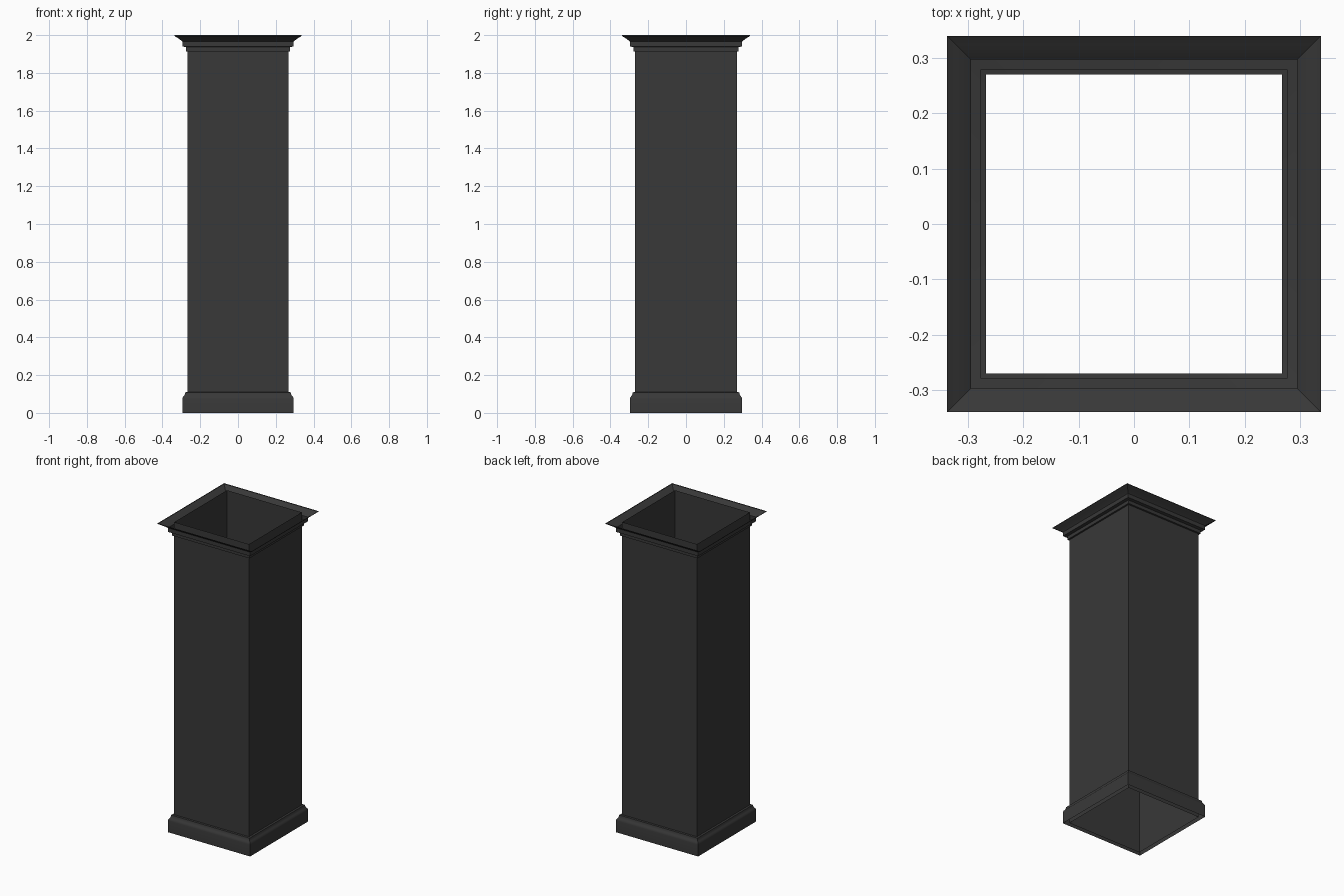
import bpy
import bmesh
import math

HALF_X, HALF_Y = 0.267, 0.2695

cube = bpy.data.objects.get("Cube")
if cube:
    bpy.data.objects.remove(cube, do_unlink=True)

# Single dark paint
paint = bpy.data.materials.new("charcoal_paint")
paint.use_nodes = True
colour = (0.04, 0.04, 0.04, 1)
paint.diffuse_color = colour
paint.node_tree.nodes["Principled BSDF"].inputs["Base Color"].default_value = colour


def mitred_sweep(name, profile):
    """Sweep (outward offset, height) points around the rectangular shaft."""
    bm = bmesh.new()
    corners = [(-1, -1), (1, -1), (1, 1), (-1, 1)]
    rings = [[bm.verts.new((sx * (HALF_X + d), sy * (HALF_Y + d), z))
              for sx, sy in corners] for d, z in profile]
    for low, high in zip(rings, rings[1:]):
        for i in range(4):
            j = (i + 1) % 4
            bm.faces.new((low[i], low[j], high[j], high[i]))
    mesh = bpy.data.meshes.new(name)
    bm.to_mesh(mesh)
    bm.free()
    mesh.materials.append(paint)
    obj = bpy.data.objects.new(name, mesh)
    bpy.context.collection.objects.link(obj)
    bpy.ops.object.select_all(action='DESELECT')
    obj.select_set(True)
    bpy.context.view_layer.objects.active = obj
    bpy.ops.object.shade_smooth_by_angle(angle=math.radians(35))
    return obj


# Hollow shaft, open at both ends
mitred_sweep("column_shaft", [(0, 0), (0, 2)])

# Base trim with an eased top edge
mitred_sweep("base_trim", [(0.027, 0), (0.027, 0.075), (0.025, 0.083),
                           (0.019, 0.09), (0.015, 0.098), (0.013, 0.109),
                           (0, 0.11)])

# Stepped crown trim with a flared cove, open on top
mitred_sweep("crown_trim", [(0, 1.912), (0.009, 1.914), (0.009, 1.936),
                            (0.027, 1.94), (0.027, 1.966), (0.034, 1.972),
                            (0.044, 1.979), (0.056, 1.987), (0.066, 1.993),
                            (0.07, 1.996), (0.07, 2)])
